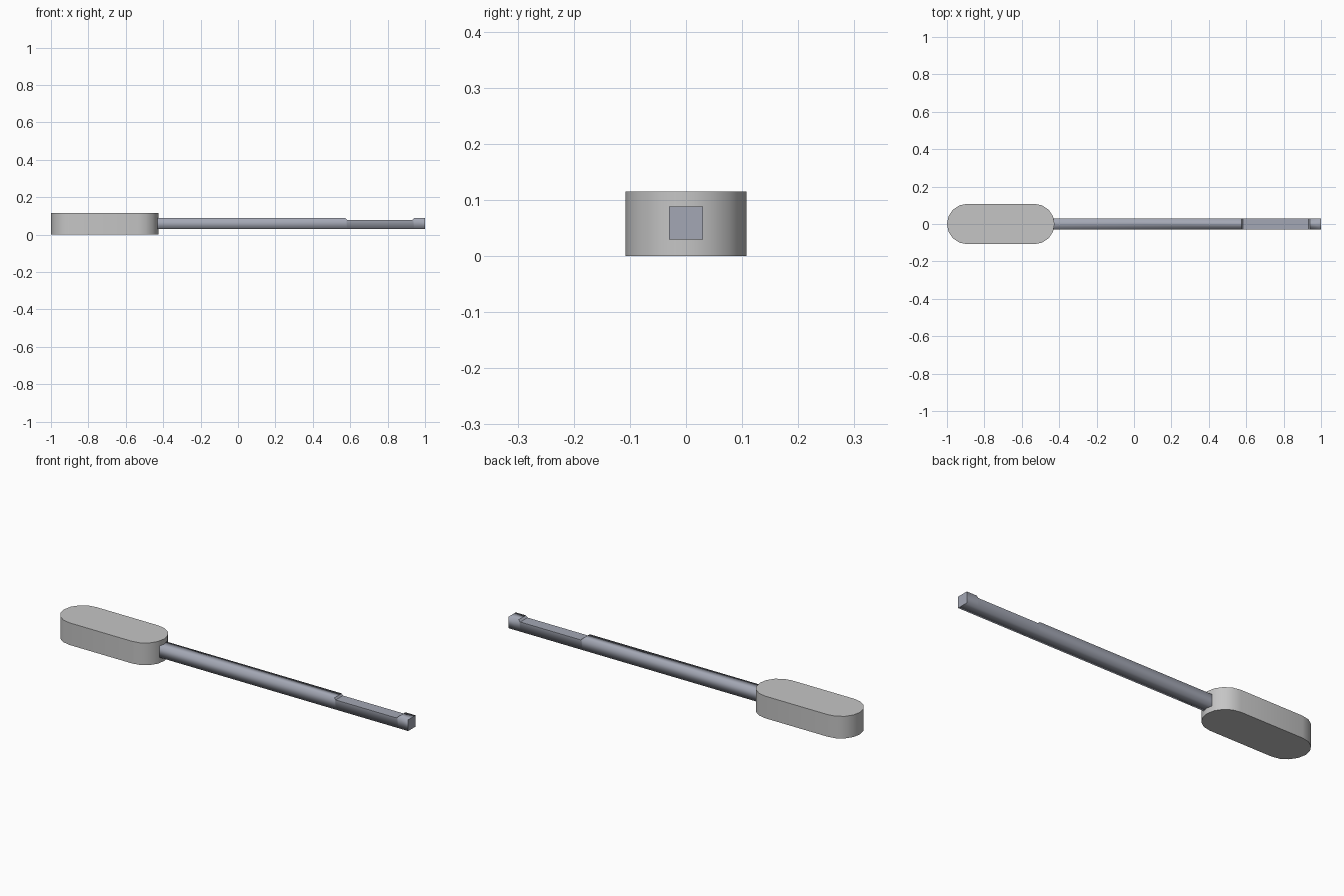
import bpy
import bmesh
from math import pi, cos, sin

cube = bpy.data.objects.get("Cube")
if cube:
    bpy.data.objects.remove(cube, do_unlink=True)


def material(name, rgb):
    mat = bpy.data.materials.new(name)
    mat.use_nodes = True
    colour = (*rgb, 1)
    mat.diffuse_color = colour
    mat.node_tree.nodes["Principled BSDF"].inputs["Base Color"].default_value = colour
    return mat


def finish(bm, name, mat):
    bmesh.ops.recalc_face_normals(bm, faces=bm.faces)
    mesh = bpy.data.meshes.new(name)
    bm.to_mesh(mesh)
    bm.free()
    mesh.materials.append(mat)
    obj = bpy.data.objects.new(name, mesh)
    bpy.context.collection.objects.link(obj)
    return obj


# Handle: a rounded slab with smooth sides and flat caps
def build_handle(mat):
    left, right, radius, height, steps = -1.0, -0.425, 0.108, 0.115, 8
    bm = bmesh.new()
    outline = []
    for centre, start in ((right - radius, -pi / 2), (left + radius, pi / 2)):
        for i in range(steps + 1):
            a = start + pi * i / steps
            outline.append(bm.verts.new((centre + radius * cos(a), radius * sin(a), 0)))
    base = bm.faces.new(outline)
    top = bmesh.ops.extrude_face_region(bm, geom=[base], use_keep_orig=True)["geom"]
    bmesh.ops.translate(bm, vec=(0, 0, height),
                        verts=[v for v in top if isinstance(v, bmesh.types.BMVert)])
    bm.normal_update()
    for face in bm.faces:
        face.smooth = abs(face.normal.z) < 0.5
    for edge in bm.edges:
        edge.smooth = all(f.smooth for f in edge.link_faces)
    return finish(bm, "handle", mat)


# Shaft: a softly shaded square bar, lofted along x, with a shallow top notch
def build_shaft(mat):
    half, bottom, top, notch = 0.03, 0.029, 0.088, 0.079
    stations = [(-0.45, top), (0.575, top), (0.583, notch),
                (0.932, notch), (0.942, top), (1.0, top)]
    bm = bmesh.new()
    rings = [[bm.verts.new((x, y, z)) for y, z in
              ((-half, bottom), (half, bottom), (half, zt), (-half, zt))]
             for x, zt in stations]
    flat = [bm.faces.new(rings[0]), bm.faces.new(rings[-1])]
    for i, (a, b) in enumerate(zip(rings, rings[1:])):
        for k in range(4):
            n = (k + 1) % 4
            face = bm.faces.new((a[k], a[n], b[n], b[k]))
            face.smooth = True
            if k == 2 and 0 < i < 4:
                flat.append(face)
    for face in flat:
        face.smooth = False
        for edge in face.edges:
            edge.smooth = False
    return finish(bm, "shaft", mat)


build_handle(material("light grey", (0.56, 0.56, 0.56)))
build_shaft(material("blue grey steel", (0.37, 0.39, 0.46)))
